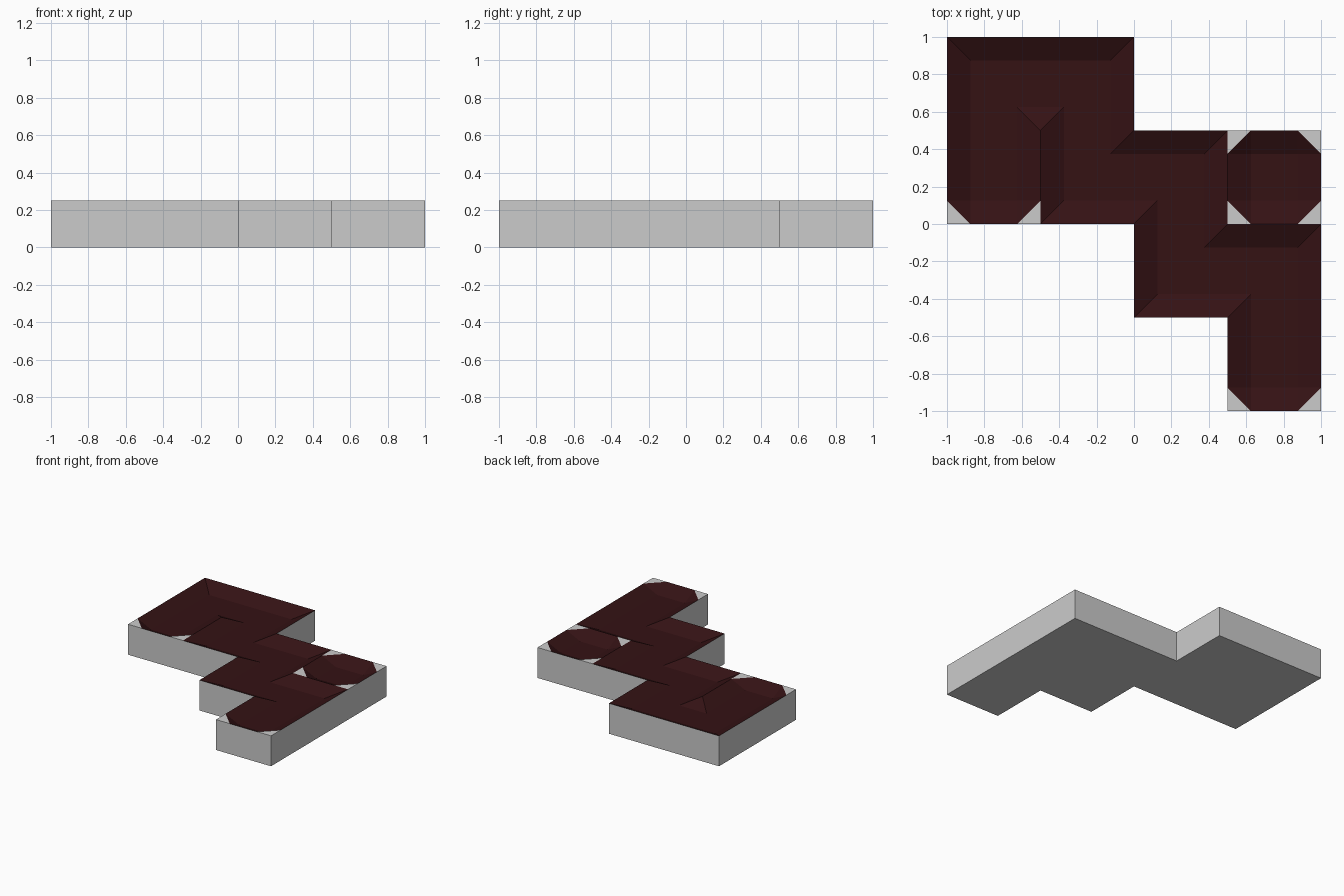
import bpy, bmesh

if "Cube" in bpy.data.objects:
    bpy.data.objects.remove(bpy.data.objects["Cube"])

CELL, RIM, FLOOR = 0.5, 0.25, 0.19
OFFS = (0.0, 0.125, 0.375, 0.5)          # grid lines inside one cell

# Channel route over a 4 x 4 grid of cells, plus one isolated basin
path = [(0, 2), (0, 3), (1, 3), (1, 2), (2, 2), (2, 1), (3, 1), (3, 0)]
cells = path + [(3, 2)]
links = {frozenset(p) for p in zip(path, path[1:])}
ends = {path[0], path[-1], (3, 2)}       # cells with chamfered corners


def is_open(c, dx, dy):
    return frozenset((c, (c[0] + dx, c[1] + dy))) in links


def point(c, a, b):
    """Corner of the 3 x 3 patch grid in a cell: rim height on closed sides."""
    dx = {0: -1, 3: 1}.get(a, 0)
    dy = {0: -1, 3: 1}.get(b, 0)
    if dx and dy:
        z = RIM
    elif dx or dy:
        z = FLOOR if is_open(c, dx, dy) else RIM
    else:
        z = FLOOR
    return (-1 + c[0] * CELL + OFFS[a], -1 + c[1] * CELL + OFFS[b], z)


def make_object(name, polys, color=None):
    bm = bmesh.new()
    for poly in polys:
        bm.faces.new([bm.verts.new(p) for p in poly])
    bmesh.ops.remove_doubles(bm, verts=bm.verts, dist=1e-4)
    me = bpy.data.meshes.new(name)
    bm.to_mesh(me)
    bm.free()
    ob = bpy.data.objects.new(name, me)
    bpy.context.collection.objects.link(ob)
    if color:
        mat = bpy.data.materials.new(name + "_color")
        mat.diffuse_color = color
        mat.use_nodes = True
        mat.node_tree.nodes["Principled BSDF"].inputs["Base Color"].default_value = mat.diffuse_color
        me.materials.append(mat)
    return ob


block, channel = [], []
for c in cells:
    # Channel floor and sloping banks
    for a in range(3):
        for b in range(3):
            ids = [(a, b), (a + 1, b), (a + 1, b + 1), (a, b + 1)]
            q = [point(c, *i) for i in ids]
            if a == 1 or b == 1:
                channel.append(q)
                continue
            # Corner patch: start the loop at the cell corner
            k = ids.index((0 if a == 0 else 3, 0 if b == 0 else 3))
            q = q[k:] + q[:k]
            closed = not (is_open(c, a - 1, 0) or is_open(c, 0, b - 1))
            if closed and c in ends:
                block.append([q[0], q[1], q[3]])     # grey corner ledge
                channel.append([q[1], q[2], q[3]])
            else:
                channel += [[q[0], q[1], q[2]], [q[0], q[2], q[3]]]

    # Block underside and outer walls
    x, y = -1 + c[0] * CELL, -1 + c[1] * CELL
    ring = [(x, y), (x + CELL, y), (x + CELL, y + CELL), (x, y + CELL)]
    block.append([(px, py, 0) for px, py in reversed(ring)])
    for k, (dx, dy) in enumerate([(0, -1), (1, 0), (0, 1), (-1, 0)]):
        if (c[0] + dx, c[1] + dy) not in cells:
            p, q = ring[k], ring[(k + 1) % 4]
            block.append([(*p, 0), (*q, 0), (*q, RIM), (*p, RIM)])

make_object("stone_block", block)
make_object("sunken_channel", channel, (0.035, 0.006, 0.007, 1))
